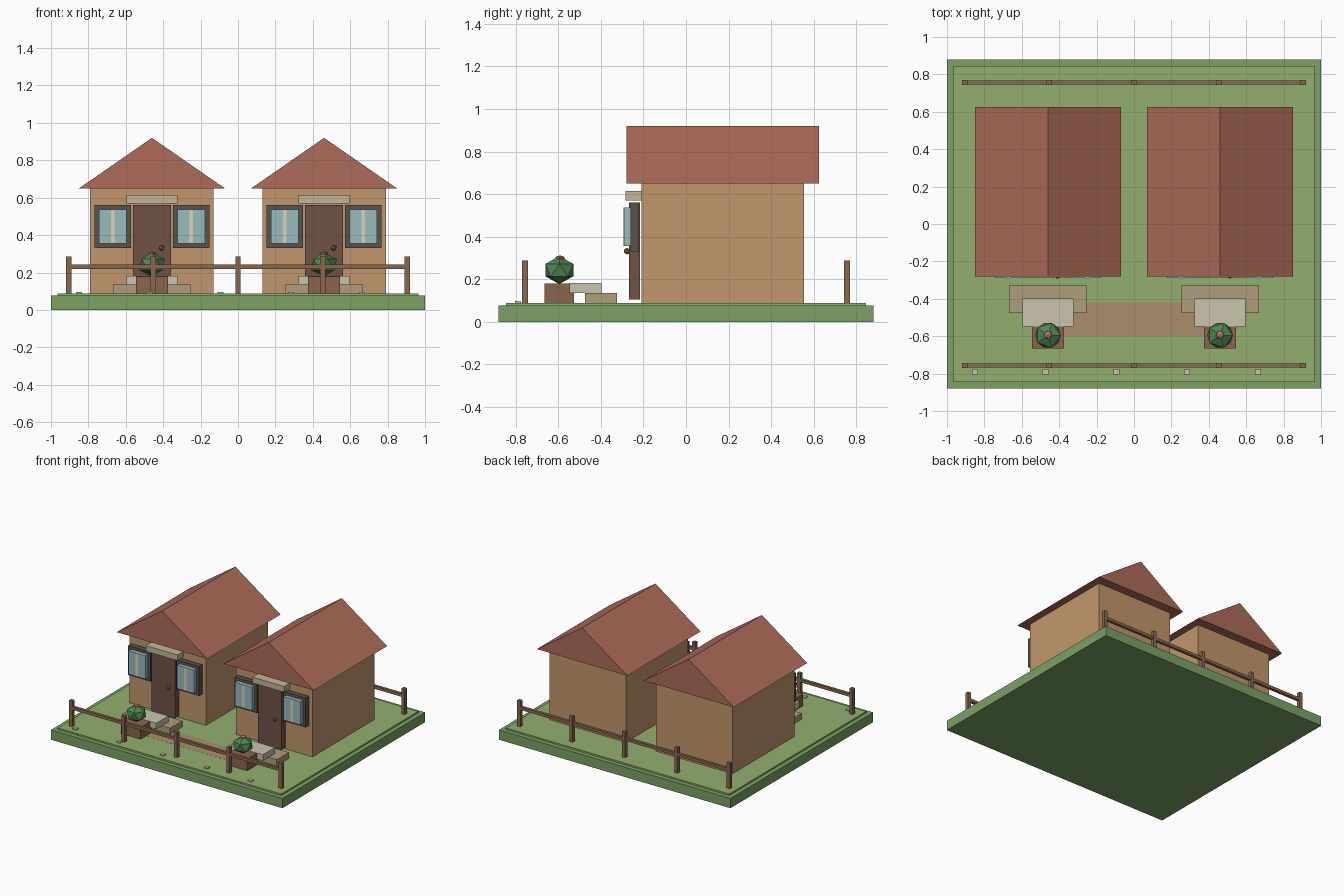
import bpy, bmesh

if "Cube" in bpy.data.objects:
    bpy.data.objects.remove(bpy.data.objects["Cube"])

mats = {}
COLORS = {
    "grass_dark": (0.20, 0.36, 0.13), "grass": (0.29, 0.43, 0.16),
    "wall": (0.54, 0.31, 0.15), "roof": (0.42, 0.15, 0.10),
    "door": (0.16, 0.085, 0.06), "frame": (0.10, 0.085, 0.07),
    "glass": (0.31, 0.50, 0.52), "cream": (0.72, 0.65, 0.47),
    "tan": (0.43, 0.34, 0.20), "stone": (0.60, 0.55, 0.43),
    "canopy": (0.55, 0.47, 0.30), "path": (0.40, 0.27, 0.15),
    "wood": (0.25, 0.14, 0.075), "pot": (0.26, 0.13, 0.075),
    "leaf": (0.08, 0.24, 0.09), "flower": (0.55, 0.16, 0.13),
    "brass": (0.30, 0.18, 0.06),
}


def mat(key):
    if key not in mats:
        mats[key] = bpy.data.materials.new(key)
        mats[key].diffuse_color = (*COLORS[key], 1)
    return mats[key]


def add(name, bm, color):
    bmesh.ops.recalc_face_normals(bm, faces=bm.faces)
    me = bpy.data.meshes.new(name)
    bm.to_mesh(me)
    bm.free()
    me.materials.append(mat(color))
    ob = bpy.data.objects.new(name, me)
    bpy.context.collection.objects.link(ob)
    return ob


def box(name, x, y, z, color):
    """Box from (min, max) ranges."""
    bm = bmesh.new()
    bmesh.ops.create_cube(bm, size=1)
    for v in bm.verts:
        v.co = [r[0] if c < 0 else r[1] for c, r in zip(v.co, (x, y, z))]
    return add(name, bm, color)


def ball(name, loc, r, zscale, color, sub=1):
    bm = bmesh.new()
    bmesh.ops.create_icosphere(bm, subdivisions=sub, radius=r)
    bmesh.ops.scale(bm, vec=(1, 1, zscale), verts=bm.verts)
    bmesh.ops.translate(bm, vec=loc, verts=bm.verts)
    return add(name, bm, color)


def gable_roof(name, cx):
    bm = bmesh.new()
    vs = [bm.verts.new(p) for p in
          ((cx - 0.39, -0.28, 0.65), (cx + 0.39, -0.28, 0.65), (cx, -0.28, 0.92))]
    face = bm.faces.new(vs)
    ext = bmesh.ops.extrude_face_region(bm, geom=[face], use_keep_orig=True)
    bmesh.ops.translate(bm, vec=(0, 0.905, 0), verts=[
        g for g in ext["geom"] if isinstance(g, bmesh.types.BMVert)])
    return add(name, bm, "roof")


G = 0.088  # lawn height

# ground
box("ground_base", (-1, 1), (-0.88, 0.88), (0, 0.076), "grass_dark")
box("lawn", (-0.965, 0.965), (-0.845, 0.845), (0.07, G), "grass")
box("garden_path", (-0.46, 0.46), (-0.60, -0.42), (0.08, G + 0.0005), "path")


def house(side, cx):
    def span(a, b):
        return (cx + a, cx + b)
    # shell
    box(side + "_walls", span(-0.33, 0.33), (-0.21, 0.555), (G - 0.01, 0.65), "wall")
    gable_roof(side + "_roof", cx)
    # door, knob and canopy
    box(side + "_door", span(-0.102, 0.102), (-0.267, -0.216), (0.105, 0.56), "door")
    ball(side + "_door_knob", (cx + 0.052, -0.277, 0.332), 0.016, 1, "brass")
    box(side + "_door_canopy", span(-0.137, 0.137), (-0.285, -0.21), (0.57, 0.615), "canopy")
    # windows
    for tag, wx in (("left", cx - 0.21), ("right", cx + 0.21)):
        n = f"{side}_{tag}_window"
        box(n + "_frame", (wx - 0.097, wx + 0.097), (-0.26, -0.22), (0.33, 0.56), "frame")
        box(n + "_glass", (wx - 0.073, wx + 0.073), (-0.29, -0.254), (0.355, 0.538), "glass")
        box(n + "_mullion", (wx - 0.01, wx + 0.01), (-0.293, -0.256), (0.357, 0.536), "cream")
    # steps
    box(side + "_lower_step", span(-0.207, 0.207), (-0.475, -0.325), (G, 0.135), "tan")
    box(side + "_upper_step", span(-0.137, 0.137), (-0.547, -0.397), (0.135, 0.182), "stone")
    # planter with bush and blossom
    box(side + "_planter", span(-0.085, 0.085), (-0.665, -0.525), (G, 0.18), "pot")
    ball(side + "_bush", (cx, -0.595, 0.243), 0.077, 0.85, "leaf")
    ball(side + "_blossom", (cx, -0.592, 0.3), 0.024, 0.5, "flower")


house("left", -0.46)
house("right", 0.46)

# fences
for side, fy in (("front", -0.757), ("back", 0.757)):
    box(side + "_fence_rail", (-0.91, 0.91), (fy - 0.011, fy + 0.011), (0.219, 0.242), "wood")
    for i in range(5):
        px = -0.905 + i * 0.4525
        box(f"{side}_fence_post_{i}", (px - 0.014, px + 0.014),
            (fy - 0.014, fy + 0.014), (G - 0.005, 0.287), "wood")

# edging stones
for i in range(5):
    sx = -0.85 + i * 0.378
    box(f"edging_stone_{i}", (sx - 0.016, sx + 0.016), (-0.804, -0.774), (G - 0.005, 0.097), "stone")

for m in bpy.data.materials:
    if m.users and not m.is_grease_pencil:
        m.use_nodes = True
        m.node_tree.nodes["Principled BSDF"].inputs["Base Color"].default_value = m.diffuse_color
